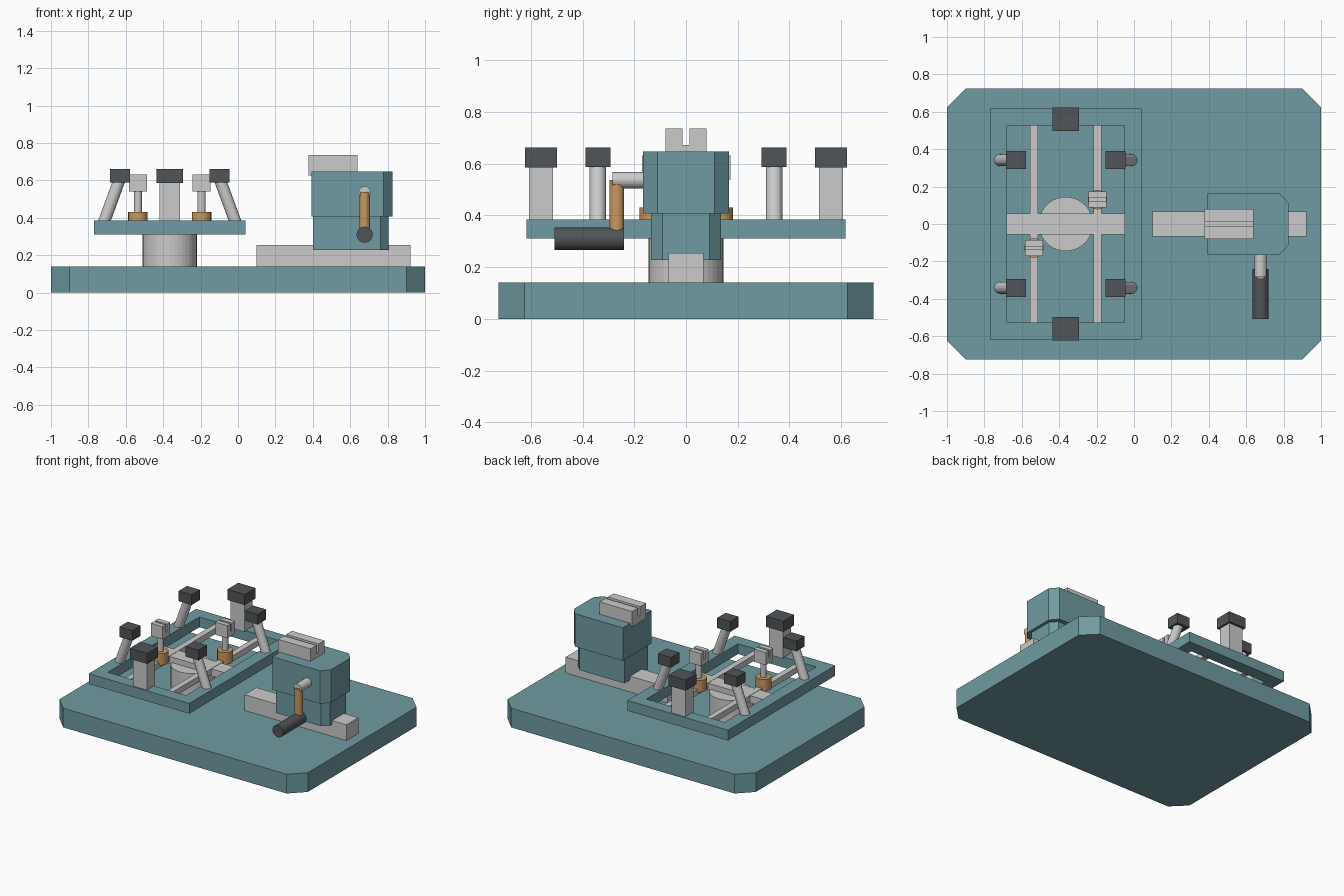
import bpy, bmesh
from mathutils import Vector

if "Cube" in bpy.data.objects:
    bpy.data.objects.remove(bpy.data.objects["Cube"])


def material(name, rgb):
    m = bpy.data.materials.new(name)
    m.diffuse_color = (*rgb, 1)
    m.use_nodes = True
    m.node_tree.nodes["Principled BSDF"].inputs["Base Color"].default_value = m.diffuse_color
    return m


TEAL = material("teal_paint", (0.16, 0.33, 0.36))
DARK = material("dark_rubber", (0.08, 0.09, 0.095))
BRASS = material("brass", (0.58, 0.32, 0.12))


def finish(name, bm, mat=None):
    bmesh.ops.recalc_face_normals(bm, faces=bm.faces)
    me = bpy.data.meshes.new(name)
    bm.to_mesh(me)
    bm.free()
    ob = bpy.data.objects.new(name, me)
    bpy.context.collection.objects.link(ob)
    if mat:
        me.materials.append(mat)
    return ob


def prism(name, pts, direction, mat=None):
    """Extrude a closed outline of 3D points."""
    bm = bmesh.new()
    f = bm.faces.new([bm.verts.new(p) for p in pts])
    r = bmesh.ops.extrude_face_region(bm, geom=[f])
    vs = [g for g in r["geom"] if isinstance(g, bmesh.types.BMVert)]
    bmesh.ops.translate(bm, verts=vs, vec=direction)
    # extrude_face_region keeps the source face, so the solid is closed
    return finish(name, bm, mat)


def box(name, x, y, z, mat=None):
    pts = [(x[0], y[0], z[0]), (x[1], y[0], z[0]), (x[1], y[1], z[0]), (x[0], y[1], z[0])]
    return prism(name, pts, (0, 0, z[1] - z[0]), mat)


def block(name, cx, cy, w, d, z, mat=None):
    return box(name, (cx - w / 2, cx + w / 2), (cy - d / 2, cy + d / 2), z, mat)


def rod(name, a, b, r, mat=None, seg=24):
    a, b = Vector(a), Vector(b)
    bm = bmesh.new()
    bmesh.ops.create_cone(bm, cap_ends=True, segments=seg, radius1=r, radius2=r, depth=(b - a).length)
    rot = Vector((0, 0, 1)).rotation_difference(b - a).to_matrix()
    bmesh.ops.rotate(bm, verts=bm.verts, cent=(0, 0, 0), matrix=rot)
    bmesh.ops.translate(bm, verts=bm.verts, vec=(a + b) / 2)
    return finish(name, bm, mat)


# base plate with clipped corners
X, Y, C = 1.0, 0.725, 0.1
base = [(-X + C, -Y, 0), (X - C, -Y, 0), (X, -Y + C, 0), (X, Y - C, 0),
        (X - C, Y, 0), (-X + C, Y, 0), (-X, Y - C, 0), (-X, -Y + C, 0)]
prism("base_plate", base, (0, 0, 0.14), TEAL)

# turntable post and open rectangular frame
TX = -0.365
rod("turntable_post", (TX, 0, 0.14), (TX, 0, 0.325), 0.145, seg=40)
bm = bmesh.new()
rings = []
for z in (0.31, 0.385):
    for hx, hy in ((0.405, 0.617), (0.315, 0.527)):
        rings.append([bm.verts.new((TX + sx * hx, sy * hy, z))
                      for sx, sy in ((-1, -1), (1, -1), (1, 1), (-1, 1))])
lo_out, lo_in, hi_out, hi_in = rings
for p, q in ((lo_out, lo_in), (hi_out, hi_in), (lo_out, hi_out), (lo_in, hi_in)):
    for i in range(4):
        j = (i + 1) % 4
        bm.faces.new((p[i], p[j], q[j], q[i]))
finish("turntable_frame", bm, TEAL)
block("frame_crossbar", TX, 0, 0.63, 0.112, (0.312, 0.365))

# end towers and slanted side arms with dark pads
for sy, end in ((-1, "front"), (1, "back")):
    block(end + "_tower", TX, sy * 0.561, 0.112, 0.094, (0.38, 0.59))
    block(end + "_tower_pad", TX, sy * 0.561, 0.14, 0.125, (0.585, 0.662), DARK)
    for sx, side in ((-1, "left"), (1, "right")):
        y = sy * 0.341
        rod(f"{end}_{side}_arm", (TX + sx * 0.354, y, 0.37), (TX + sx * 0.27, y, 0.6), 0.032)
        block(f"{end}_{side}_pad", TX + sx * 0.266, y, 0.105, 0.096, (0.588, 0.662), DARK)

# two rails, each with a clamp
for sx, y, side in ((-1, -0.128, "left"), (1, 0.13, "right")):
    x = TX + sx * 0.17
    block(side + "_rail", x, 0, 0.042, 1.056, (0.325, 0.367))
    rod(side + "_clamp_base", (x, y, 0.345), (x, y, 0.43), 0.052, BRASS)
    rod(side + "_clamp_stem", (x, y, 0.43), (x, y, 0.55), 0.021)
    block(side + "_clamp_bridge", x, y, 0.096, 0.02, (0.54, 0.575))
    for s, jaw in ((-1, "front"), (1, "back")):
        block(f"{side}_clamp_{jaw}_jaw", x, y + s * 0.0255, 0.096, 0.035, (0.54, 0.632))


# tensioner track and two-step housing with clipped outer corners
def housing(name, x0, x1, hy, cx, cy, z0, z1):
    pts = [(x0, -hy, z0), (x1 - cx, -hy, z0), (x1, -hy + cy, z0),
           (x1, hy - cy, z0), (x1 - cx, hy, z0), (x0, hy, z0)]
    prism(name, pts, (0, 0, z1 - z0), TEAL)


box("tensioner_track", (0.1, 0.922), (-0.068, 0.068), (0.14, 0.255))
housing("housing_lower", 0.402, 0.805, 0.135, 0.042, 0.044, 0.228, 0.41)
housing("housing_upper", 0.393, 0.826, 0.166, 0.048, 0.055, 0.407, 0.647)

# slotted gripper head on top
slot = [(-0.08, 0.625), (0.08, 0.625), (0.08, 0.737), (0.013, 0.737),
        (0.013, 0.673), (-0.013, 0.673), (-0.013, 0.737), (-0.08, 0.737)]
prism("gripper_head", [(0.378, y, z) for y, z in slot], (0.262, 0, 0))

# crank
KX = 0.677
rod("crank_axle", (KX, -0.15, 0.537), (KX, -0.284, 0.537), 0.032)
rod("crank_arm", (KX, -0.268, 0.537), (KX, -0.268, 0.31), 0.028, BRASS)
rod("crank_handle", (KX, -0.24, 0.31), (KX, -0.508, 0.31), 0.043, DARK)
